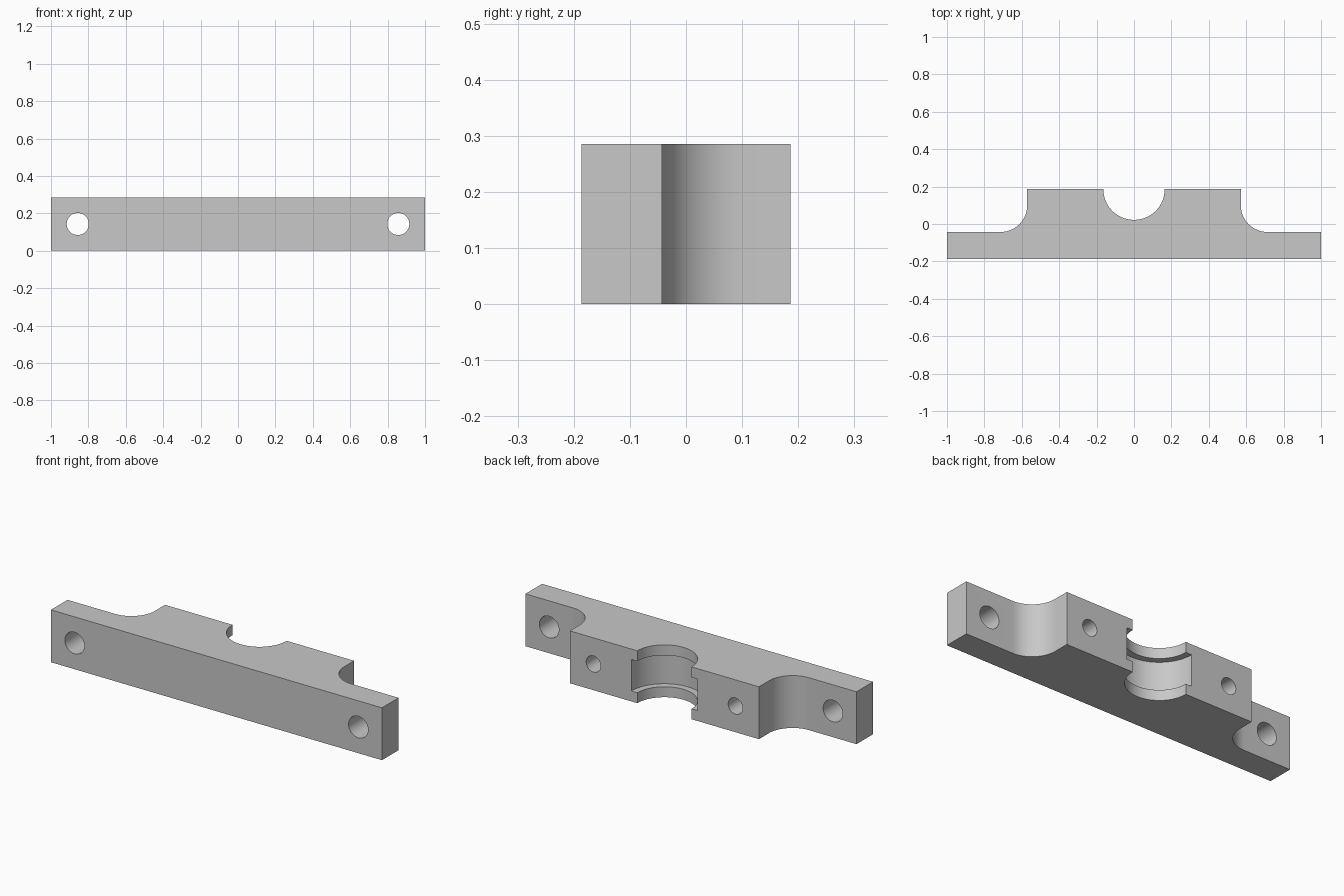
import bpy, bmesh
from math import sin, cos, pi, radians
from mathutils import Matrix

cube = bpy.data.objects.get("Cube")
if cube:
    bpy.data.objects.remove(cube, do_unlink=True)

H = 0.286            # block height
BACK, FRONT = 0.186, -0.186
FLANGE = -0.043      # back face of the flanges
SIDE = 0.571         # half width of the raised middle
FILLET = 0.143

grey = bpy.data.materials.new("light_grey")
grey.use_nodes = True
colour = (0.58, 0.58, 0.58, 1)
grey.diffuse_color = colour
grey.node_tree.nodes["Principled BSDF"].inputs["Base Color"].default_value = colour


def make_object(name, bm):
    bmesh.ops.recalc_face_normals(bm, faces=bm.faces)
    mesh = bpy.data.meshes.new(name)
    bm.to_mesh(mesh)
    bm.free()
    mesh.materials.append(grey)
    obj = bpy.data.objects.new(name, mesh)
    bpy.context.collection.objects.link(obj)
    return obj


def cut_cylinder(target, radius, depth, matrix, sides):
    """Subtract a cylinder from the target."""
    bm = bmesh.new()
    bmesh.ops.create_cone(bm, cap_ends=True, segments=sides, radius1=radius,
                          radius2=radius, depth=depth, matrix=matrix)
    cutter = make_object("cutter", bm)
    cutter.hide_render = True
    mod = target.modifiers.new("cut", "BOOLEAN")
    mod.operation, mod.solver, mod.object = "DIFFERENCE", "EXACT", cutter
    bpy.context.view_layer.objects.active = target
    bpy.ops.object.modifier_apply(modifier=mod.name)
    bpy.data.objects.remove(cutter, do_unlink=True)


# Half outline with the concave fillet, mirrored to the full outline
half = [(1, FRONT), (1, FLANGE)]
for i in range(17):
    a = 1.5 * pi - i / 16 * pi / 2
    half.append((SIDE + FILLET + FILLET * cos(a), FLANGE + FILLET + FILLET * sin(a)))
half.append((SIDE, BACK))
outline = half + [(-x, y) for x, y in reversed(half)]

bm = bmesh.new()
base = bm.faces.new([bm.verts.new((x, y, 0)) for x, y in outline])
top = bmesh.ops.extrude_face_region(bm, geom=[base])
bmesh.ops.translate(bm, vec=(0, 0, H),
                    verts=[v for v in top["geom"] if isinstance(v, bmesh.types.BMVert)])
block = make_object("bearing_clamp_half", bm)

# Half-round bore and its wider inner groove
centre = Matrix.Translation((0, BACK, H / 2))
cut_cylinder(block, 0.164, 1, centre, 96)
cut_cylinder(block, 0.2, 0.172, centre, 96)

# Through holes in the flanges and blind holes in the raised middle
along_y = Matrix.Rotation(radians(90), 4, "X")
for side in (-1, 1):
    cut_cylinder(block, 0.059, 1,
                 Matrix.Translation((side * 0.857, 0, H / 2)) @ along_y, 48)
    cut_cylinder(block, 0.044, 0.46,
                 Matrix.Translation((side * 0.429, BACK, H / 2)) @ along_y, 48)

bpy.ops.object.select_all(action="DESELECT")
block.select_set(True)
bpy.context.view_layer.objects.active = block
bpy.ops.object.shade_smooth_by_angle(angle=radians(30))
